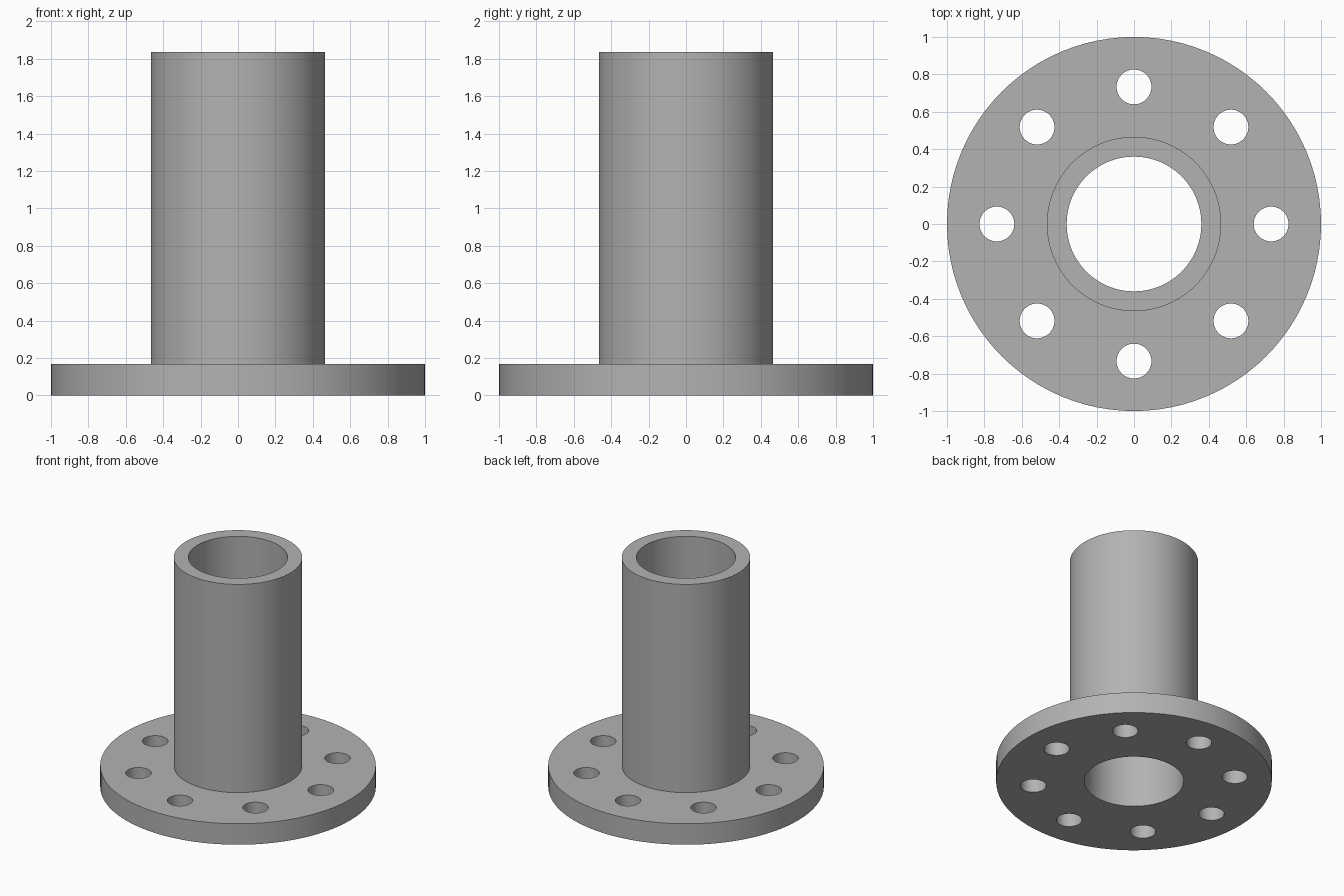
import bpy
import bmesh
import math
from mathutils import Matrix, Vector

SIDES = 96
HOLES = 8
FLANGE_R, FLANGE_H = 1.0, 0.168
PIPE_R, BORE_R, HEIGHT = 0.466, 0.36, 1.835
HOLE_R, HOLE_CIRCLE = 0.093, 0.733

default = bpy.data.objects.get("Cube")
if default:
    bpy.data.objects.remove(default, do_unlink=True)

# Single plain grey metal
grey = bpy.data.materials.new("grey_metal")
grey.use_nodes = True
colour = (0.45, 0.45, 0.45, 1)
grey.diffuse_color = colour
grey.node_tree.nodes["Principled BSDF"].inputs["Base Color"].default_value = colour


def make_object(name, bm):
    """Turn a bmesh into a linked object with the grey material."""
    bmesh.ops.recalc_face_normals(bm, faces=bm.faces)
    mesh = bpy.data.meshes.new(name)
    bm.to_mesh(mesh)
    bm.free()
    mesh.materials.append(grey)
    obj = bpy.data.objects.new(name, mesh)
    bpy.context.collection.objects.link(obj)
    return obj


# Flange and pipe: one closed profile turned around the z axis
profile = [(BORE_R, 0), (FLANGE_R, 0), (FLANGE_R, FLANGE_H),
           (PIPE_R, FLANGE_H), (PIPE_R, HEIGHT), (BORE_R, HEIGHT)]
bm = bmesh.new()
verts = [bm.verts.new((r, 0, z)) for r, z in profile]
edges = [bm.edges.new((v, verts[i - 1])) for i, v in enumerate(verts)]
bmesh.ops.spin(bm, geom=verts + edges, cent=(0, 0, 0), axis=(0, 0, 1),
               angle=math.tau, steps=SIDES, use_merge=True)
bmesh.ops.remove_doubles(bm, verts=bm.verts, dist=0.0001)
pipe = make_object("flanged_pipe", bm)

# Bolt hole cutters: a ring of cylinders through the flange
bm = bmesh.new()
for i in range(HOLES):
    place = Matrix.Rotation(math.tau * i / HOLES, 4, "Z") @ Matrix.Translation(
        Vector((HOLE_CIRCLE, 0, FLANGE_H / 2)))
    bmesh.ops.create_cone(bm, cap_ends=True, segments=48, radius1=HOLE_R,
                          radius2=HOLE_R, depth=FLANGE_H * 2, matrix=place)
cutter = make_object("bolt_hole_cutter", bm)
cutter.hide_render = True

# Cut the holes, then discard the cutter
cut = pipe.modifiers.new("bolt_holes", "BOOLEAN")
cut.operation = "DIFFERENCE"
cut.solver = "EXACT"
cut.object = cutter
bpy.ops.object.select_all(action="DESELECT")
pipe.select_set(True)
bpy.context.view_layer.objects.active = pipe
bpy.ops.object.modifier_apply(modifier=cut.name)
bpy.data.objects.remove(cutter, do_unlink=True)

# Smooth round walls with crisp rims
bpy.ops.object.shade_smooth_by_angle(angle=math.radians(30))
